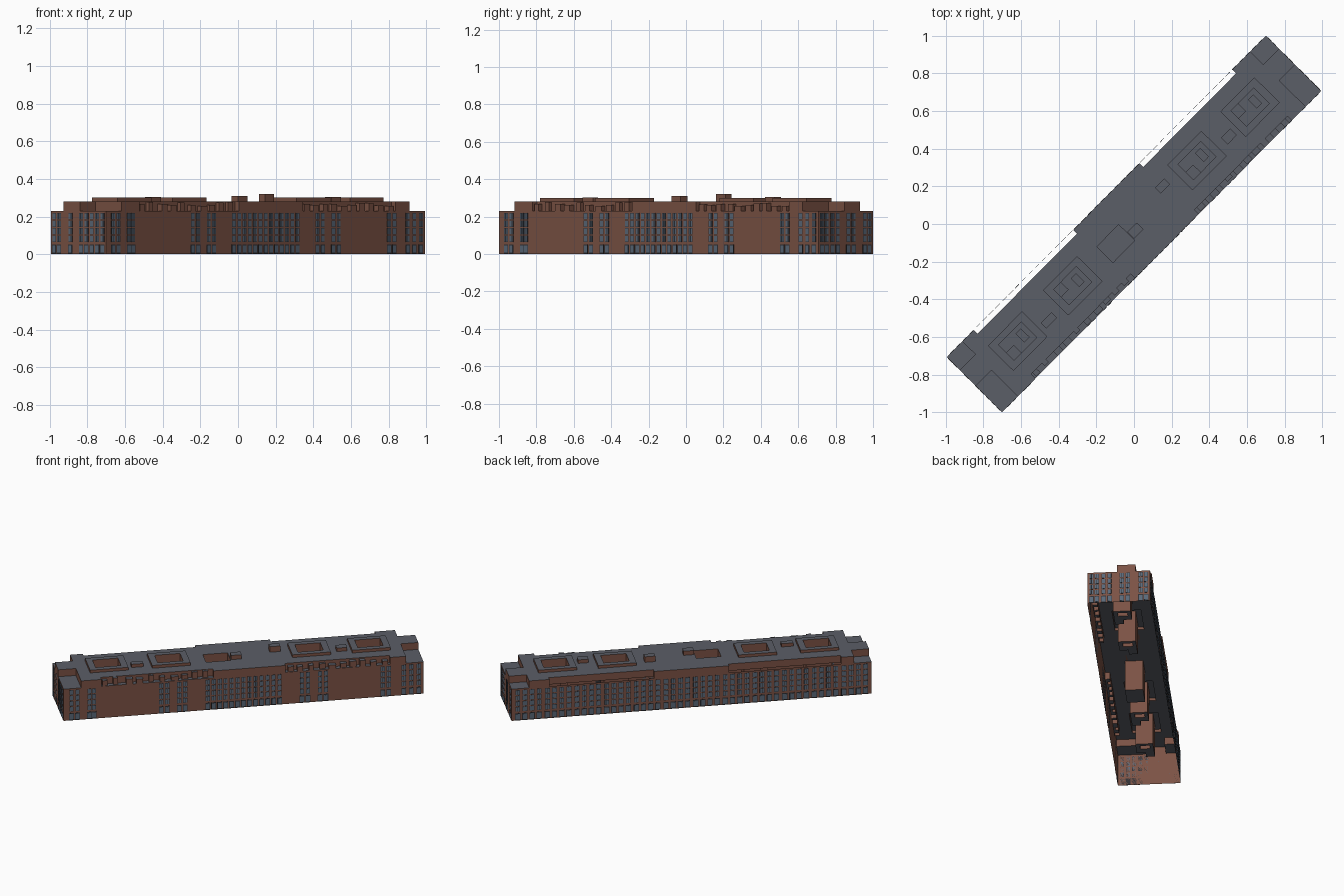
import bpy, bmesh, math, random
from mathutils import Matrix

if "Cube" in bpy.data.objects:
    bpy.data.objects.remove(bpy.data.objects["Cube"])

random.seed(4)
L, W = 1.203, 0.207              # half length and half width of the block
EAVE, ROOF, RIM = 0.23, 0.28, 0.30
TURN = Matrix.Rotation(math.radians(45.2), 4, 'Z')


def material(name, rgb):
    m = bpy.data.materials.new(name)
    m.diffuse_color = (*rgb, 1)
    m.use_nodes = True
    m.node_tree.nodes["Principled BSDF"].inputs["Base Color"].default_value = m.diffuse_color
    return m


BRICK = material("brick", (0.20, 0.085, 0.058))
SLATE = material("slate", (0.105, 0.112, 0.135))
GLASS = material("glass", (0.10, 0.14, 0.19))
DARK = material("dark_frame", (0.03, 0.03, 0.035))


def finish(name, bm, mats):
    me = bpy.data.meshes.new(name)
    bmesh.ops.remove_doubles(bm, verts=bm.verts, dist=1e-5)
    bm.to_mesh(me)
    bm.free()
    for m in mats:
        me.materials.append(m)
    ob = bpy.data.objects.new(name, me)
    ob.matrix_world = TURN
    bpy.context.collection.objects.link(ob)
    return ob


def add_face(bm, pts, mat=0):
    f = bm.faces.new([bm.verts.new(p) for p in pts])
    f.material_index = mat


def add_box(bm, u0, u1, v0, v1, z0, z1, top_mat=0):
    r = bmesh.ops.create_cube(bm, size=1)
    for v in r["verts"]:
        v.co = (u1 if v.co.x > 0 else u0, v1 if v.co.y > 0 else v0,
                z1 if v.co.z > 0 else z0)
    for f in {f for v in r["verts"] for f in v.link_faces}:
        f.normal_update()
        if f.normal.z > 0.5:
            f.material_index = top_mat


def stepped_shell(name, rects):
    """Open-bottomed shell: later rectangles (u0,u1,v0,v1,z,open) override earlier."""
    us = sorted({round(x, 4) for r in rects for x in r[:2]})
    vs = sorted({round(x, 4) for r in rects for x in r[2:4]})

    def cell(i, j):
        if not (0 <= i < len(us) - 1 and 0 <= j < len(vs) - 1):
            return 0, True
        u, v = (us[i] + us[i + 1]) / 2, (vs[j] + vs[j + 1]) / 2
        for r in reversed(rects):
            if r[0] < u < r[1] and r[2] < v < r[3]:
                return r[4], r[5]
        return 0, True

    bm = bmesh.new()
    for i in range(len(us) - 1):
        for j in range(len(vs) - 1):
            z, is_open = cell(i, j)
            a, b, c, d = us[i], us[i + 1], vs[j], vs[j + 1]
            if not is_open:
                add_face(bm, [(a, c, z), (b, c, z), (b, d, z), (a, d, z)], 1)
            for (di, dj, p, q) in ((-1, 0, (a, d), (a, c)), (1, 0, (b, c), (b, d)),
                                   (0, -1, (a, c), (b, c)), (0, 1, (b, d), (a, d))):
                n = cell(i + di, j + dj)[0]
                if n < z - 1e-6:
                    add_face(bm, [(*p, n), (*q, n), (*q, z), (*p, z)])
    bmesh.ops.remove_doubles(bm, verts=bm.verts, dist=1e-5)
    bmesh.ops.dissolve_limit(bm, angle_limit=0.01, verts=bm.verts, edges=bm.edges,
                             delimit={'MATERIAL'})
    return finish(name, bm, [BRICK, SLATE])


# Main block, then corner terraces cut down to the eaves
rects = [(-L, L, -W, W, ROOF, False)]
for s in (-1, 1):
    for v0, v1 in ((-W, -0.01), (0.11, W)):
        u0, u1 = sorted((s * 1.085, s * L))
        rects.append((u0, u1, v0, v1, EAVE, False))

# Set-back slots along the back edge
for u0, u1 in ((-1.0, -0.25), (0.25, 0.95)):
    rects.append((u0, u1, W - 0.028, W, EAVE, True))

# Front terraces broken up by small uneven blocks
for u0, u1 in ((-0.95, -0.2), (0.28, 0.98)):
    rects.append((u0, u1, -W, -W + 0.032, EAVE, False))
    n = 10
    step = (u1 - u0) / n
    for k in range(n):
        a = u0 + k * step + random.uniform(0.005, 0.02)
        b = a + random.uniform(0.03, 0.048)
        depth = random.choice((0.0, 0.004, 0.012))
        rects.append((a, b, -W + depth, -W + 0.032, random.uniform(0.255, 0.28), False))

# Four light courts with raised rims, and one plain court in the middle
for k, u in enumerate((-0.877, -0.462, 0.475, 0.875)):
    rects.append((u - 0.128, u + 0.128, -0.095, 0.095, RIM, False))
    rects.append((u - 0.085, u + 0.085, -0.058, 0.058, 0.07, False))
    s = 1 if k % 2 else -1
    rects.append((u - 0.085, u - 0.03, min(0, s * 0.058), max(0, s * 0.058), 0.22, False))
    rects.append((u + 0.02, u + 0.06, -0.03, 0.035, 0.25, False))
rects.append((-0.225, -0.06, -0.065, 0.055, 0.06, False))
stepped_shell("building_shell", rects)

# Rooftop plant boxes
for i, (u, v, du, dv, z) in enumerate(((-0.02, -0.03, 0.035, 0.025, 0.31),
                                       (0.25, 0.035, 0.035, 0.022, 0.32),
                                       (0.685, -0.03, 0.035, 0.025, 0.305),
                                       (-0.682, -0.04, 0.04, 0.02, 0.303))):
    bm = bmesh.new()
    add_box(bm, u - du, u + du, v - dv, v + dv, ROOF, z, 1)
    finish("roof_plant_box_%d" % (i + 1), bm, [BRICK, SLATE])


# Window grids: a dark surround with two glass panes each
def windows(name, columns, face, half_w=0.012):
    """face: 'front', 'back', 'left', 'right' in the block's own axes."""
    glass, frame = bmesh.new(), bmesh.new()

    def pane(bm, t, hw, z0, z1, out):
        if face in ('front', 'back'):
            s = -1 if face == 'front' else 1
            v0, v1 = sorted((s * W, s * (W + out)))
            add_box(bm, t - hw, t + hw, v0, v1, z0, z1)
        else:
            s = -1 if face == 'left' else 1
            u0, u1 = sorted((s * L, s * (L + out)))
            add_box(bm, u0, u1, t - hw, t + hw, z0, z1)

    for t in columns:
        for z in (0.065, 0.105, 0.145, 0.185):
            pane(frame, t, half_w + 0.002, z, z + 0.034, 0.001)
            for s in (-1, 1):
                pane(glass, t + s * half_w / 2, half_w / 2 - 0.001, z + 0.002, z + 0.032, 0.002)
        # taller ground-floor opening
        pane(frame, t, half_w + 0.004, 0.0, 0.052, 0.001)
        pane(glass, t, half_w, 0.008, 0.046, 0.002)
    finish(name + "_window_glass", glass, [GLASS])
    finish(name + "_window_frames", frame, [DARK])


def spread(a, b, n):
    return [a + (b - a) * i / (n - 1) for i in range(n)]


front_cols = []
for a, b, n in ((-1.15, -1.11, 2), (-1.03, -1.0, 2), (-0.55, -0.51, 2), (-0.43, -0.39, 2),
                (-0.24, 0.24, 13), (0.39, 0.43, 2), (0.51, 0.55, 2),
                (0.93, 0.97, 2), (1.07, 1.17, 3)):
    front_cols += spread(a, b, n)
windows("front", front_cols, 'front')

# The back is glazed along its whole length in regular bays
back_cols = []
for k in range(12):
    c = -1.09 + k * 2.18 / 11
    back_cols += spread(c - 0.072, c + 0.072, 4)
windows("back", back_cols, 'back', 0.014)

end_cols = [0.18, 0.145, 0.06, -0.02, -0.06, -0.10, -0.14, -0.18]
windows("left_end", end_cols, 'left')
windows("right_end", [0.18, 0.145, 0.06, 0.02, -0.06, -0.10, -0.145, -0.18], 'right')
